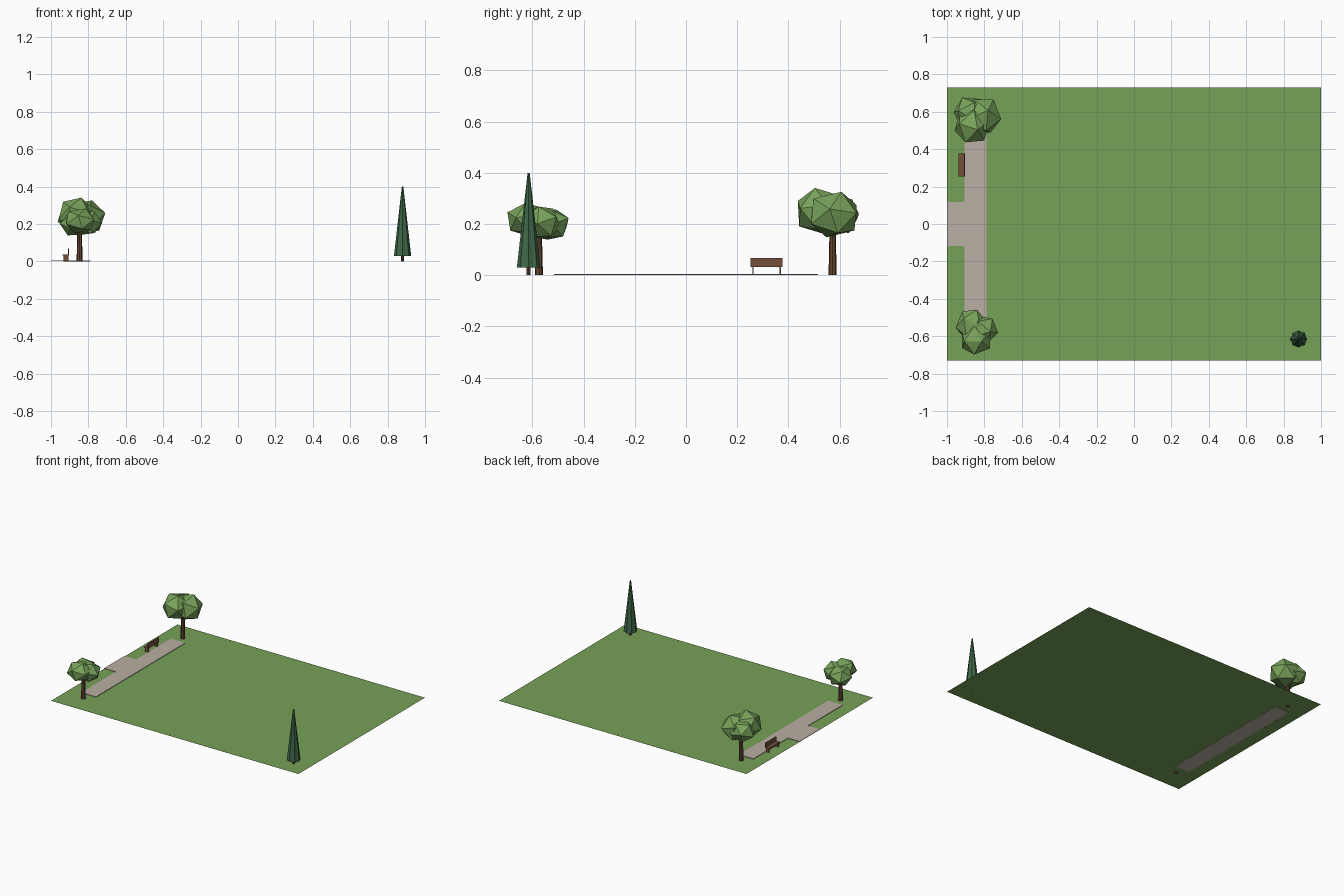
import bpy, bmesh, math
from mathutils import Matrix, Vector, Euler

cube = bpy.data.objects.get("Cube")
if cube:
    bpy.data.objects.remove(cube, do_unlink=True)


def material(name, rgb):
    m = bpy.data.materials.new(name)
    m.use_nodes = True
    m.diffuse_color = (*rgb, 1)
    m.node_tree.nodes["Principled BSDF"].inputs["Base Color"].default_value = (*rgb, 1)
    return m


GRASS = material("grass green", (0.18, 0.36, 0.095))
PAVING = material("paving grey", (0.49, 0.43, 0.37))
LEAF = material("leaf green", (0.19, 0.37, 0.105))
PINE = material("pine green", (0.05, 0.14, 0.065))
BARK = material("bark brown", (0.13, 0.065, 0.035))
WOOD = material("bench brown", (0.17, 0.08, 0.04))


def finish(name, bm, mat):
    bmesh.ops.recalc_face_normals(bm, faces=bm.faces)
    mesh = bpy.data.meshes.new(name)
    bm.to_mesh(mesh)
    bm.free()
    mesh.materials.append(mat)
    obj = bpy.data.objects.new(name, mesh)
    bpy.context.collection.objects.link(obj)
    return obj


def box(name, lo, hi, mat):
    lo, hi = Vector(lo), Vector(hi)
    bm = bmesh.new()
    bmesh.ops.create_cube(bm, size=1, matrix=Matrix.LocRotScale((lo + hi) / 2, None, hi - lo))
    return finish(name, bm, mat)


def cone(name, x, y, z0, z1, r0, r1, sides, mat, pleat=1):
    """Tapered prism; pleat below 1 pulls in every second corner."""
    bm = bmesh.new()
    rings = []
    for z, r in ((z0, r0), (z1, r1)):
        ring = []
        for i in range(sides):
            a = math.tau * i / sides
            k = r * (pleat if i % 2 else 1)
            ring.append(bm.verts.new((x + k * math.cos(a), y + k * math.sin(a), z)))
        rings.append(ring)
    for ring in rings:
        bm.faces.new(ring)
    for i in range(sides):
        j = (i + 1) % sides
        bm.faces.new((rings[0][i], rings[0][j], rings[1][j], rings[1][i]))
    return finish(name, bm, mat)


def blob(name, centre, size, turn, mat):
    bm = bmesh.new()
    bmesh.ops.create_icosphere(bm, subdivisions=1, radius=1, matrix=Matrix.LocRotScale(
        centre, None, size) @ Euler(turn).to_matrix().to_4x4())
    return finish(name, bm, mat)


# Lawn
bm = bmesh.new()
bmesh.ops.create_grid(bm, x_segments=1, y_segments=1, size=1,
                      matrix=Matrix.LocRotScale((0, 0, 0.001), None, (1, 0.73, 1)))
finish("lawn", bm, GRASS)

# Paths
box("long_path", (-0.905, -0.515, 0), (-0.788, 0.515, 0.005), PAVING)
box("entrance_path", (-1, -0.117, 0.0015), (-0.905, 0.117, 0.005), PAVING)

# Bench, its back towards the long path
box("bench_seat", (-0.938, 0.253, 0.031), (-0.904, 0.377, 0.037), WOOD)
box("bench_back", (-0.908, 0.253, 0.035), (-0.903, 0.377, 0.068), WOOD)
for side, y in (("front", 0.259), ("rear", 0.366)):
    box(f"bench_leg_{side}", (-0.932, y, 0), (-0.906, y + 0.005, 0.031), WOOD)

# Broadleaf trees: trunk and three faceted leaf clumps each
cone("rear_tree_trunk", -0.847, 0.573, 0, 0.23, 0.016, 0.011, 8, BARK)
blob("rear_tree_clump_1", (-0.865, 0.525, 0.25), (0.1, 0.105, 0.097), (0.3, 0.2, 0.4), LEAF)
blob("rear_tree_clump_2", (-0.812, 0.578, 0.237), (0.106, 0.108, 0.097), (0.1, 0.4, 1.0), LEAF)
blob("rear_tree_clump_3", (-0.875, 0.596, 0.235), (0.094, 0.09, 0.08), (0.5, 0.1, 0.2), LEAF)

cone("front_tree_trunk", -0.847, -0.575, 0, 0.2, 0.016, 0.011, 8, BARK)
blob("front_tree_clump_1", (-0.845, -0.618, 0.217), (0.09, 0.088, 0.07), (0.3, 0.2, 0.7), LEAF)
blob("front_tree_clump_2", (-0.868, -0.54, 0.2), (0.087, 0.092, 0.07), (0.1, 0.5, 0.2), LEAF)
blob("front_tree_clump_3", (-0.807, -0.565, 0.205), (0.082, 0.08, 0.072), (0.5, 0.1, 1.1), LEAF)

# Slender conifer
cone("conifer_trunk", 0.88, -0.615, 0, 0.04, 0.008, 0.008, 8, BARK)
cone("conifer_foliage", 0.88, -0.615, 0.03, 0.4, 0.046, 0.004, 16, PINE, pleat=0.87)
